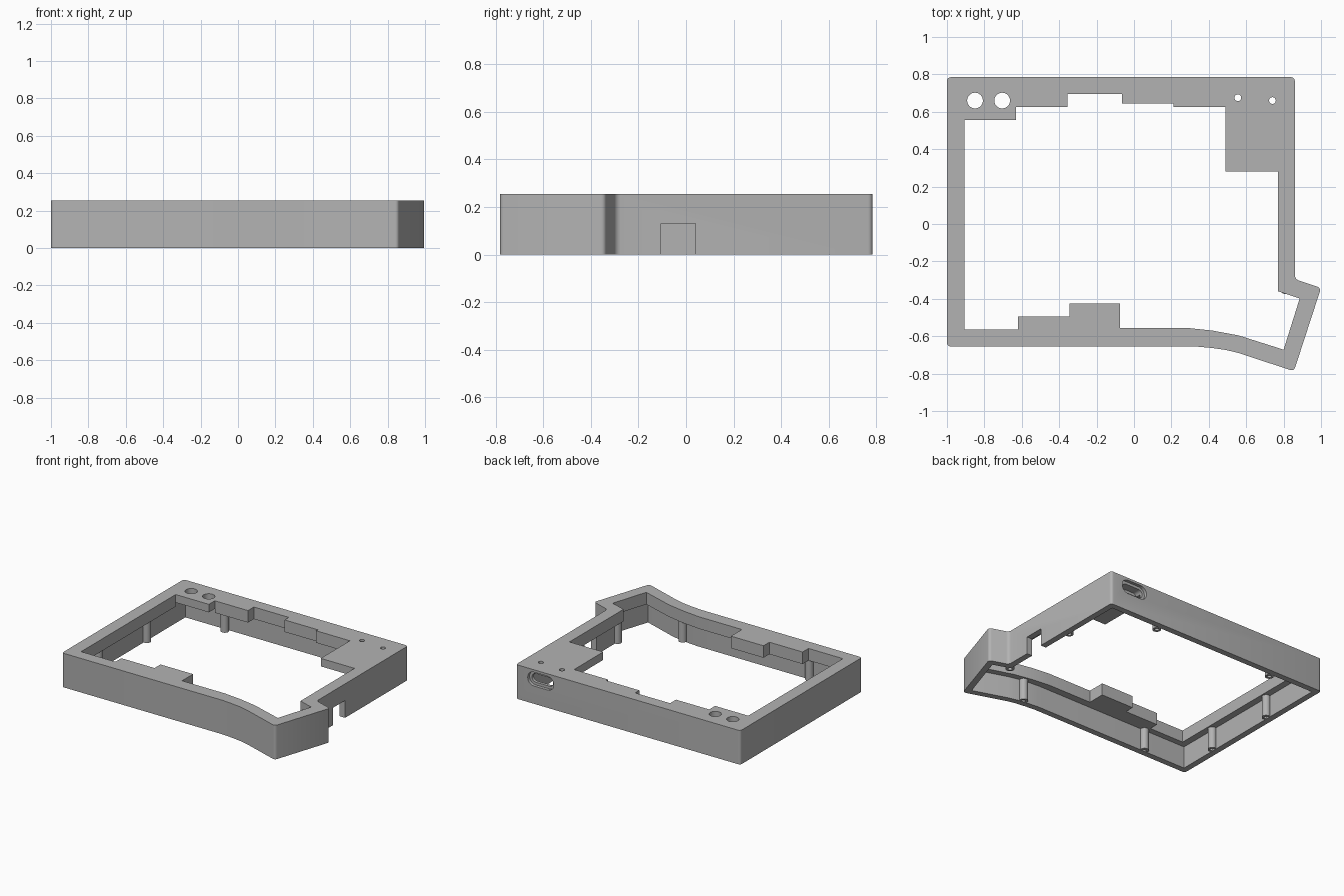
import bpy, bmesh, math
from mathutils import Matrix, Vector

if "Cube" in bpy.data.objects:
    bpy.data.objects.remove(bpy.data.objects["Cube"])

HEIGHT, WALL = 0.255, 0.045
LIP_Z, THIN_Z = 0.165, 0.195      # undersides of the lip and of the thin corners

grey = bpy.data.materials.new("case_grey")
grey.use_nodes = True
colour = (0.45, 0.45, 0.45, 1)
grey.diffuse_color = colour
grey.node_tree.nodes["Principled BSDF"].inputs["Base Color"].default_value = colour


def prism(name, points, low, high, matrix=Matrix(), round_by=0):
    """Extrude a flat outline from low to high, optionally rounding its upright corners."""
    bm = bmesh.new()
    face = bm.faces.new([bm.verts.new((p[0], p[1], low)) for p in points])
    top = bmesh.ops.extrude_face_region(bm, geom=[face])["geom"]
    bmesh.ops.translate(bm, vec=(0, 0, high - low),
                        verts=[g for g in top if isinstance(g, bmesh.types.BMVert)])
    bmesh.ops.recalc_face_normals(bm, faces=bm.faces)
    if round_by:
        upright = [e for e in bm.edges
                   if abs(e.verts[0].co.z - e.verts[1].co.z) > 0.01
                   and e.calc_face_angle() > 0.5]
        bmesh.ops.bevel(bm, geom=upright, offset=round_by, segments=4,
                        profile=0.5, affect='EDGES')
    bm.transform(matrix)
    mesh = bpy.data.meshes.new(name)
    bm.to_mesh(mesh)
    bm.free()
    mesh.materials.append(grey)
    obj = bpy.data.objects.new(name, mesh)
    bpy.context.collection.objects.link(obj)
    return obj


def inset(points, distance):
    """Move every side of a counter-clockwise outline inward."""
    pts = [Vector(p) for p in points]
    result = []
    for i, p in enumerate(pts):
        a = (p - pts[i - 1]).normalized()
        b = (pts[(i + 1) % len(pts)] - p).normalized()
        na, nb = Vector((-a.y, a.x)), Vector((-b.y, b.x))
        result.append(p + (na + nb) * distance / (1 + na.dot(nb)))
    return result


def circle(x, y, radius, sides=32):
    return [(x + radius * math.cos(math.tau * i / sides),
             y + radius * math.sin(math.tau * i / sides)) for i in range(sides)]


def pill(x, y, half_width, radius, steps=12):
    points = []
    for side in (1, -1):
        for i in range(steps + 1):
            a = math.pi * (i / steps - 0.5)
            points.append((x + side * (half_width - radius + radius * math.cos(a)),
                           y + side * radius * math.sin(a)))
    return points


def box(x0, x1, y0, y1):
    return [(x0, y0), (x1, y0), (x1, y1), (x0, y1)]


def cut(target, *args):
    """Subtract a prism from the target."""
    cutter = prism("cutter", *args)
    cutter.hide_render = True
    mod = target.modifiers.new("cut", 'BOOLEAN')
    mod.operation, mod.solver, mod.object = 'DIFFERENCE', 'EXACT', cutter
    bpy.context.view_layer.objects.active = target
    bpy.ops.object.modifier_apply(modifier=mod.name)
    bpy.data.objects.remove(cutter)


# Outer outline, counter-clockwise
outline = [(-1, -.655), (.33, -.655), (.41, -.662), (.49, -.673), (.56, -.69),
           (.855, -.787), (1.0, -.342), (.86, -.295), (.86, .785), (-1, .785)]

# Stepped opening in the top
opening = [(-.905, .555), (-.63, .555), (-.63, .625), (-.355, .625), (-.355, .695),
           (-.065, .695), (-.065, .645), (.21, .645), (.21, .625), (.49, .625),
           (.49, .28), (.77, .28), (.77, -.36), (.886, -.398), (.8, -.672),
           (.56, -.596), (.42, -.57), (.28, -.555), (-.075, -.555), (-.075, -.425),
           (-.345, -.425), (-.345, -.495), (-.62, -.495), (-.62, -.565), (-.905, -.565)]

# Case: hollow below, with a lip around the opening
case = prism("case_shell", outline, 0, HEIGHT, Matrix(), 0.02)
cut(case, inset(outline, WALL), -0.1, LIP_Z)
cut(case, opening, -0.1, 0.4)

# Thinner top over the two rear corners
back = .785 - WALL
cut(case, box(-1 + WALL, -.63, .555, back), -0.1, THIN_Z)
cut(case, box(.49, .86 - WALL, .28, back), -0.1, THIN_Z)

# Round holes in the top
for x, y, r in ((-.85, .66, .042), (-.705, .66, .042), (.555, .675, .018), (.74, .66, .018)):
    cut(case, circle(x, y, r), 0.1, 0.4)

# Socket slot in the back wall: shallow recess, then a through slot
upright = Matrix.Rotation(math.pi / 2, 4, 'X')
cut(case, pill(.655, .185, .108, .052), -0.9, -0.762, upright)
cut(case, pill(.655, .185, .088, .032), -0.9, -0.7, upright)

# Cable notch in the right-hand wall
cut(case, box(.79, .95, -.105, .04), -0.1, 0.13)

# Screw posts with blind holes underneath
posts = [(-.605, .708), (.39, .705), (.805, .276), (.81, -.345),
         (.46, -.618), (-.6, -.605), (-.945, -.3), (-.945, .27)]
parts = [case]
for x, y in posts:
    post = prism("screw_post", circle(x, y, .03, 24), 0.004, THIN_Z + 0.005)
    cut(post, circle(x, y, .015, 16), -0.1, 0.12)
    parts.append(post)

bpy.ops.object.select_all(action='DESELECT')
for part in parts:
    part.select_set(True)
bpy.context.view_layer.objects.active = case
bpy.ops.object.shade_smooth_by_angle(angle=math.radians(30))
